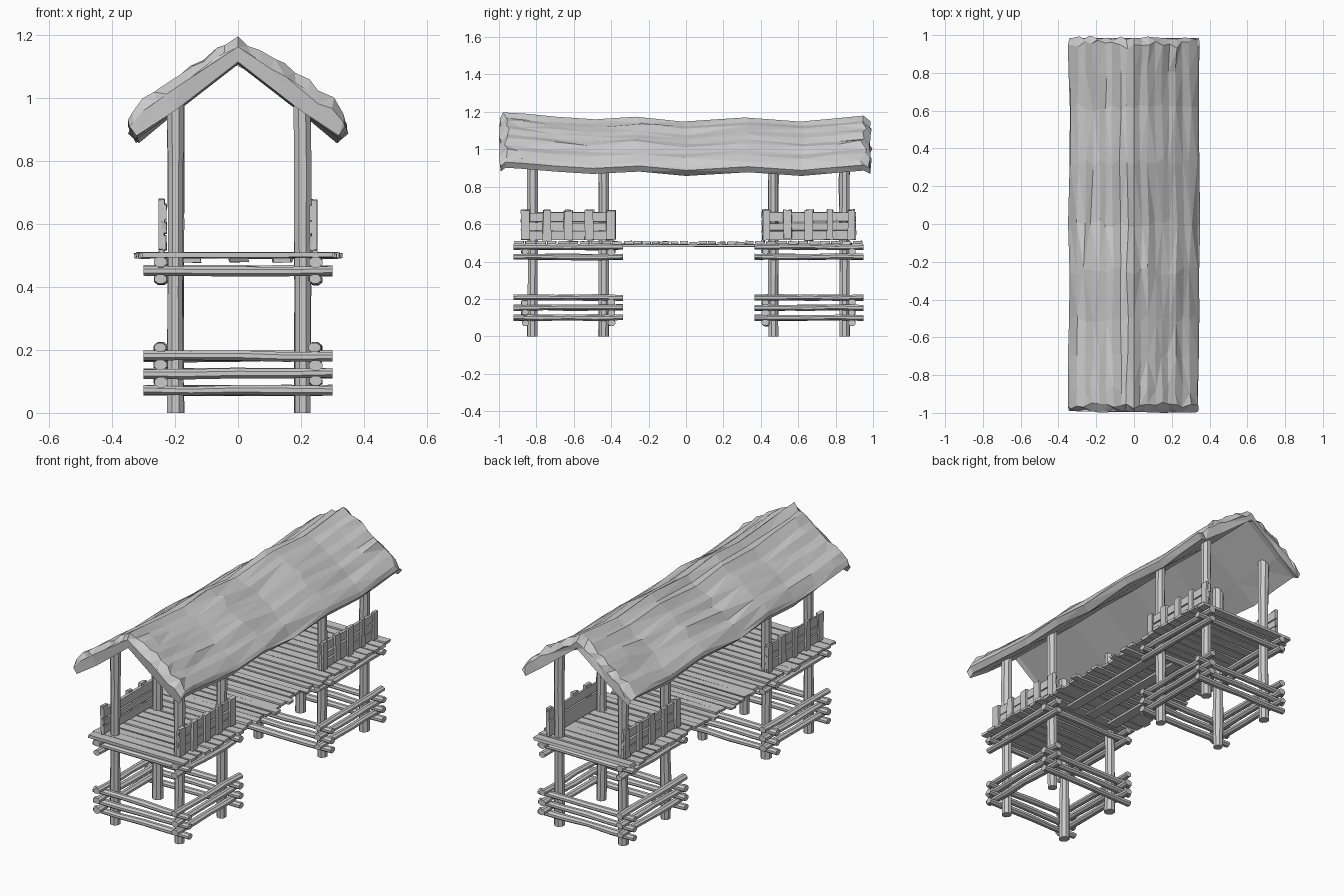
import bpy, bmesh, random
from mathutils import Vector, Matrix
from math import sin, cos, pi

if "Cube" in bpy.data.objects:
    bpy.data.objects.remove(bpy.data.objects["Cube"])

random.seed(7)
R = random.uniform


def finish(bm, name):
    bmesh.ops.recalc_face_normals(bm, faces=bm.faces)
    me = bpy.data.meshes.new(name)
    bm.to_mesh(me)
    bm.free()
    ob = bpy.data.objects.new(name, me)
    bpy.context.collection.objects.link(ob)
    return ob


def log(name, a, b, ru, rv, sides=8, rings=5, wob=0.003):
    """Rough tapered log from a to b; ru, rv are its half width and half height."""
    a, b = Vector(a), Vector(b)
    d = (b - a).normalized()
    u = Vector((1, 0, 0)) if abs(d.x) < 0.5 else Vector((0, 1, 0))
    v = d.cross(u)
    bm = bmesh.new()
    loops = []
    for i in range(rings):
        t = i / (rings - 1)
        c = a.lerp(b, t) + u * R(-wob, wob) + v * R(-wob, wob)
        k = R(0.9, 1.08)
        loops.append([bm.verts.new(c + u * cos(2 * pi * (j + .5) / sides) * ru * k
                                   + v * sin(2 * pi * (j + .5) / sides) * rv * k)
                      for j in range(sides)])
    for l, m in zip(loops, loops[1:]):
        for j in range(sides):
            n = (j + 1) % sides
            bm.faces.new((l[j], l[n], m[n], m[j]))
    bm.faces.new(loops[0])
    bm.faces.new(loops[-1])
    return finish(bm, name)


def board(name, center, size, jit=0.003):
    """Hand-cut board: a box with slightly uneven corners."""
    bm = bmesh.new()
    bmesh.ops.create_cube(bm, size=1, matrix=Matrix.Translation(center)
                          @ Matrix.Diagonal((*size, 1)))
    thin = min(size)
    for v in bm.verts:
        v.co += Vector([R(-jit, jit) * (0.4 if s == thin else 1) for s in size])
    return finish(bm, name)


# Two towers
for tag, cy in (("front", -0.63), ("back", 0.657)):
    # Corner posts
    for x in (-0.198, 0.205):
        for dy in (-0.19, 0.19):
            log(f"{tag}_post", (x, cy + dy, 0), (x, cy + dy, 0.98), 0.028, 0.03, 8, 6, 0.002)
    # Crossed logs around the posts
    for z in (0.1, 0.153, 0.207, 0.425, 0.478):
        for s in (-1, 1):
            log(f"{tag}_side_log", (s * 0.245, cy - 0.292, z), (s * 0.245, cy + 0.292, z), 0.022, 0.017)
    for z in (0.072, 0.126, 0.18, 0.452):
        for s in (-1, 1):
            log(f"{tag}_cross_log", (-0.3, cy + s * 0.23, z), (0.3, cy + s * 0.23, z), 0.021, 0.017)
    # Deck planks
    n = 10
    for i in range(n):
        y = cy - 0.29 + 0.58 * (i + .5) / n
        board(f"{tag}_deck_plank", (R(-.008, .008), y, 0.501 + R(-.002, .002)),
              (R(0.6, 0.65), 0.05, 0.016), 0.004)
    # Side railings: three rails with five upright slats
    for s in (-1, 1):
        for z, h in ((0.54, 0.045), (0.587, 0.038), (0.638, 0.048)):
            board(f"{tag}_rail", (s * 0.234, cy, z), (0.014, 0.5, h), 0.004)
        for i in range(5):
            board(f"{tag}_rail_slat", (s * 0.243, cy - 0.228 + 0.114 * i, 0.595 + R(-.004, .004)),
                  (0.018, R(0.032, 0.05), R(0.155, 0.165)), 0.004)

# Bridge between the towers
for i in range(14):
    y = -0.335 + 0.7 * (i + .5) / 14
    board("bridge_plank", (R(-.015, .015), y, 0.5 + R(-.003, .003)), (R(0.57, 0.65), 0.042, 0.014), 0.004)
for x in (-0.145, 0.005, 0.14):
    board("bridge_beam", (x, 0.015, 0.485), (0.06, 0.76, 0.013), 0.005)

# Thatched roof: ragged outer skin swept along y, plain underside
SAG = [(-0.99, .012), (-0.965, .035), (-0.87, .028), (-0.7, .012), (-0.5, -.002), (-0.25, .012), (0, -.014),
       (0.33, .008), (0.62, -.014), (0.8, .004), (0.95, .018), (0.985, -.002)]
RIDGE = Vector((0, 0, 1.162))
N = 9
outer = []
for s in (-1, 1):
    half = []
    for k in range(N + 1):
        t = k / N
        half.append((s * 0.335 * t, 1.162 - 0.232 * t + 0.012 * sin(pi * t)))
    outer.append(half)
profile = outer[0][::-1] + outer[1][1:]
lower = [(0.345, 0.9), (0.32, 0.87), (0.2, 0.957), (0, 1.112),
         (-0.2, 0.957), (-0.32, 0.87), (-0.345, 0.9)]
ridges = [R(-.005, .005) + (0.006 if i % 2 else -0.006) for i in range(len(profile))]
bm = bmesh.new()
rows = []
for r, (y, dz) in enumerate(SAG):
    end = r in (0, len(SAG) - 1)
    row = []
    for i, (x, z) in enumerate(profile):
        off = ridges[i] + R(-.006, .006) - (0.014 if end else 0)
        if i == N:
            off = -0.01 if end else 0
        jx = 0 if i in (0, N, len(profile) - 1) else R(-.008, .008)
        row.append(bm.verts.new((x + jx, y + R(-.012, .012) * (1 if end else 2), z + dz + off)))
    for i, (x, z) in enumerate(lower):
        w = 0.3 if i in (2, 3, 4) else 0.9
        row.append(bm.verts.new((x + (R(-.006, .006) if w > .5 else 0), y, z + dz * w)))
    rows.append(row)
for a, b in zip(rows, rows[1:]):
    for i in range(len(a)):
        n = (i + 1) % len(a)
        bm.faces.new((a[i], a[n], b[n], b[i]))
for row in (rows[0], rows[-1]):
    bm.faces.new(row)
bmesh.ops.triangulate(bm, faces=bm.faces)
finish(bm, "thatched_roof")
